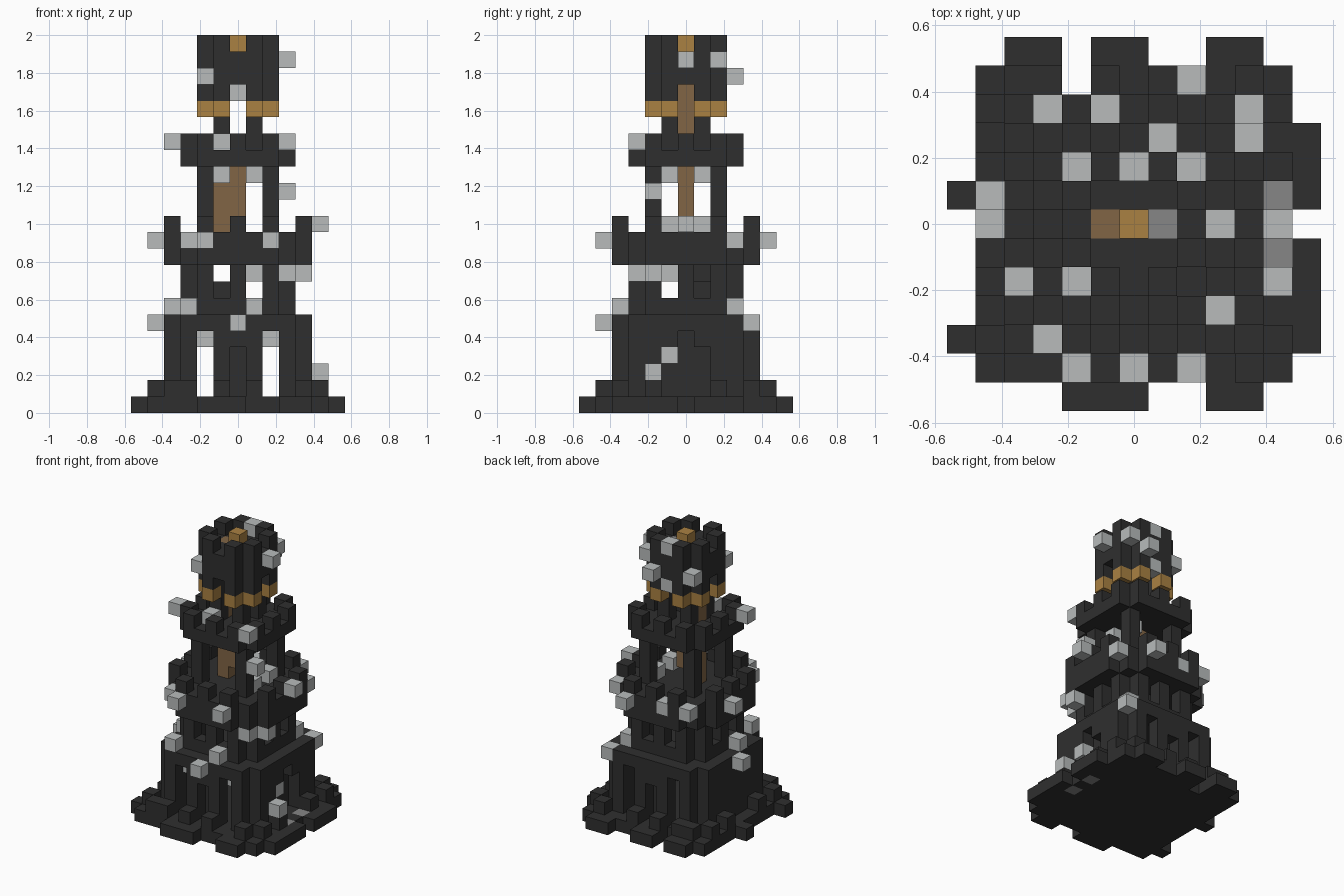
import bpy
import bmesh
from mathutils import Vector

old = bpy.data.objects.get("Cube")
if old:
    bpy.data.objects.remove(old, do_unlink=True)

UNIT = 2 / 23          # edge of one block
BOTH = (-1, 1)


def material(name, color):
    mat = bpy.data.materials.new(name)
    mat.use_nodes = True
    mat.diffuse_color = (*color, 1)
    bsdf = mat.node_tree.nodes["Principled BSDF"]
    bsdf.inputs["Base Color"].default_value = (*color, 1)
    bsdf.inputs["Roughness"].default_value = 0.9
    return mat


MATS = {
    "dark": material("dark stone", (0.028, 0.028, 0.028)),
    "light": material("pale lantern", (0.48, 0.5, 0.5)),
    "grey": material("mid grey stone", (0.24, 0.24, 0.24)),
    "gold": material("gold trim", (0.4, 0.22, 0.055)),
    "wood": material("brown wood", (0.22, 0.13, 0.06)),
}

cells = {}             # block position -> (part, colour)


def put(part, color, blocks):
    for b in blocks:
        cells[tuple(b)] = (part, color)


def cut(blocks):
    for b in blocks:
        cells.pop(tuple(b), None)


def slab(r, limit, layers):
    """Square plate with clipped corners."""
    span = range(-r, r + 1)
    return [(x, y, z) for x in span for y in span for z in layers
            if abs(x) + abs(y) <= limit]


def ring(r, limit, layers):
    return [b for b in slab(r, limit, layers) if max(abs(b[0]), abs(b[1])) == r]


def four(a, b, layers):
    """Blocks mirrored over both axes and the diagonal."""
    out = set()
    for z in layers:
        for s in BOTH:
            for t in BOTH:
                out |= {(s * a, t * b, z), (s * b, t * a, z)}
    return out


# Ragged foundation
put("foundation", "dark", slab(5, 10, [0]))
put("foundation", "dark", [(x, 6, 0) for x in (-4, -3, -1, 0, 3, 4)])
put("foundation", "dark", [(x, -6, 0) for x in (-2, -1, 0, 3, 4)])
put("foundation", "dark", [(6, y, 0) for y in (-4, -3, -2, -1, 1, 2, 3)])
put("foundation", "dark", [(-6, y, 0) for y in (1, -4)])
put("foundation", "grey", [(5, s, 0) for s in BOTH])
cut([(-2, 5, 0)])

# Stepped footing blocks around the hall
put("footing", "dark", [(x, s * 5, 1) for x in (-4, -3, -1, 1, 4) for s in BOTH])
put("footing", "dark", [(s * 5, y, 1) for y in (-4, -2, 2, 4) for s in BOTH])

# Lower hall with tall slots front and back, arched doorway at the sides
HALL = range(1, 5)
put("hall_wall", "dark", ring(4, 7, HALL))
put("hall_wall", "dark", [(s * 3, t * 3, z) for s in BOTH for t in BOTH for z in HALL])
cut([(s * 2, t * 4, z) for s in BOTH for t in BOTH for z in HALL])
cut([(4, y, z) for y in (-1, 0, 1) for z in HALL if abs(y) + z < 5])
put("hall_inner_wall", "dark", [(3, y, z) for y in (-1, 0, 1) for z in HALL])
cut([(0, s * 4, z) for s in BOTH for z in (1, 2, 3)])
put("hall_inner_wall", "dark", [(0, s * 3, z) for s in BOTH for z in HALL])
put("hall_roof", "dark", slab(4, 7, [5]))

# Middle storey with narrow windows
put("middle_wall", "dark", ring(3, 5, range(6, 9)))
cut(four(1, 3, (7, 8)))
put("inner_stair", "dark", [(-1, 1, 7), (0, 1, 8)])

# Gallery floor and its crenels
put("gallery", "dark", slab(4, 6, (9, 10)))
put("gallery_crenels", "dark", four(4, 2, [11]) | four(4, 0, [11]))

# Open storey carried on four posts, with the wooden core
put("open_posts", "dark", four(2, 2, range(11, 15)))
put("upper_floor", "dark", slab(3, 5, [15]))
put("upper_crenels", "dark", four(3, 2, [16]) | four(3, 0, [16]))
put("neck_posts", "dark", four(1, 1, (16, 17, 18, 19)))
put("wooden_core", "wood", [(0, 0, z) for z in range(12, 15)])

# Head with gold band and crenellated rim
put("gold_band", "gold", four(2, 1, [18]))
put("head_wall", "dark", four(2, 1, range(19, 23)) | four(2, 0, (20, 21)))
put("head_floor", "dark", slab(1, 2, [21]))
put("head_floor", "grey", [(1, 0, 21)])
put("finial", "gold", [(0, 0, 22)])
put("wooden_core", "wood", [(-1, 0, z) for z in range(11, 22)])

# Lanterns hung around each storey: layer -> positions
LANTERNS = {
    2: [(5, -2)],
    3: [(4, -1)],
    4: [(-2, -3), (2, -3)],
    5: [(0, -5), (-5, 0), (4, 4)],
    6: [(-3, -4), (-4, -1), (1, -4), (3, 3)],
    8: [(1, 0), (0, -1), (3, -3), (4, -2)],
    10: [(2, -5), (-2, -5), (-3, -4), (-5, 1), (2, 5), (4, 3), (-3, 4), (-1, 4)],
    11: [(5, 0), (2, -1), (2, 1)],
    13: [(3, -2)],
    14: [(-1, -1), (1, -1), (1, 1)],
    16: [(-4, -2), (-1, -2), (3, -3)],
    19: [(0, 2)],
    20: [(-2, -2), (-2, 2), (1, 3)],
    21: [(3, 0), (2, 2)],
    22: [(0, 2)],
}
for layer, spots in LANTERNS.items():
    put("lanterns", "light", [(x, y, layer) for x, y in spots])


# Outer faces of the blocks, one object per part
def build(part):
    mine = {b: c for b, (p, c) in cells.items() if p == part}
    colors = sorted(set(mine.values()))
    bm = bmesh.new()
    verts = {}

    def vert(p):
        key = tuple(round(c * 2) for c in p)
        if key not in verts:
            verts[key] = bm.verts.new(p * UNIT)
        return verts[key]

    for block, color in mine.items():
        center = Vector(block) + Vector((0, 0, 0.5))
        for axis in range(3):
            for sign in BOTH:
                n, u = Vector(), Vector()
                n[axis] = sign
                u[(axis + 1) % 3] = 1
                if tuple(int(c) for c in Vector(block) + n) in cells:
                    continue
                v = n.cross(u)
                quad = [center + (n + a * u + b * v) / 2
                        for a, b in ((-1, -1), (1, -1), (1, 1), (-1, 1))]
                face = bm.faces.new([vert(q) for q in quad])
                face.material_index = colors.index(color)
    mesh = bpy.data.meshes.new(part)
    bm.to_mesh(mesh)
    bm.free()
    for c in colors:
        mesh.materials.append(MATS[c])
    bpy.context.collection.objects.link(bpy.data.objects.new(part, mesh))


for part in sorted({p for p, _ in cells.values()}):
    build(part)
